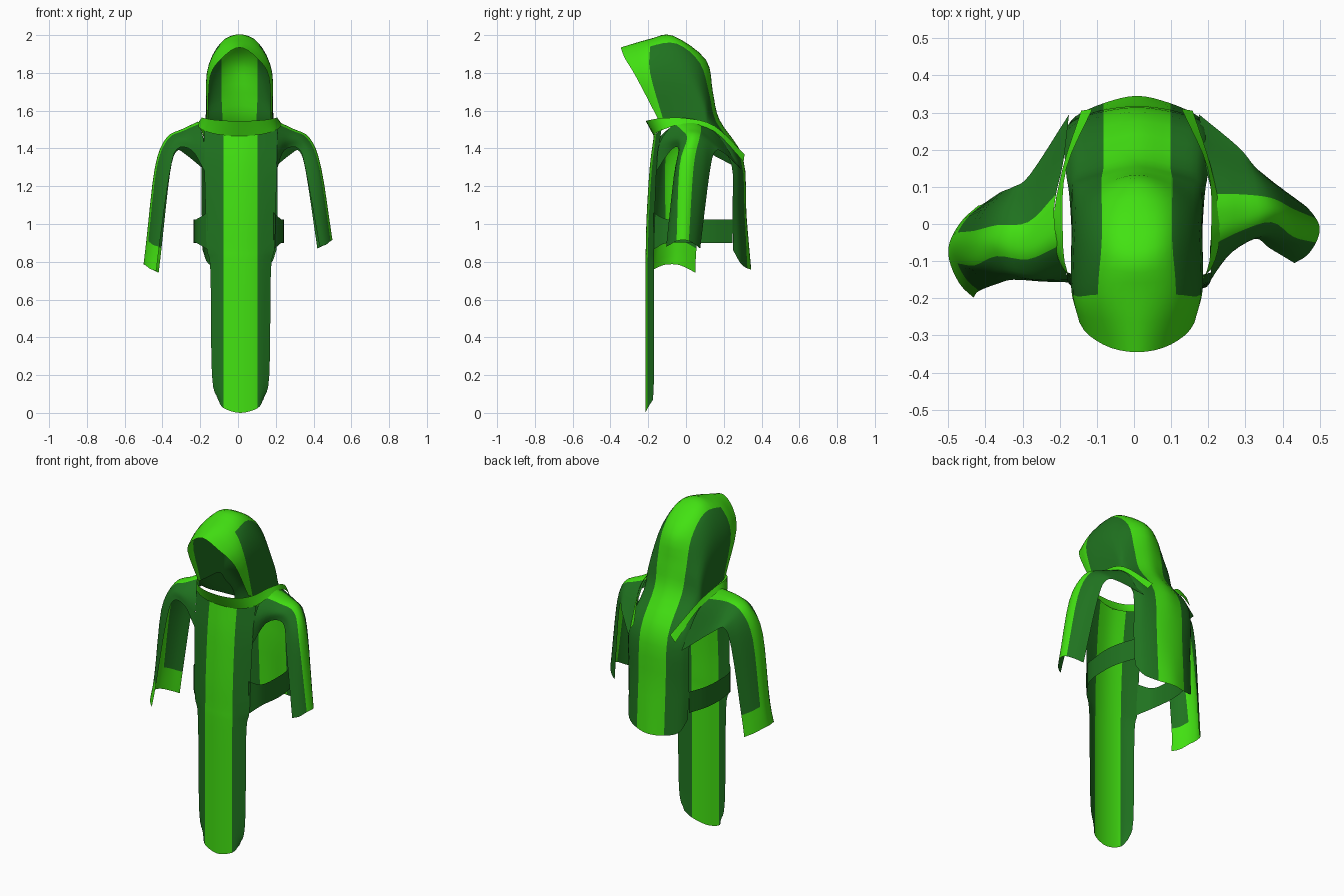
import bpy
from mathutils import Vector


def material(name, rgb):
    m = bpy.data.materials.new(name)
    m.diffuse_color = (*rgb, 1)
    return m


BRIGHT = material("bright_green", (0.055, 0.76, 0.006))
DARK = material("dark_green", (0.014, 0.17, 0.014))


def smooth_line(pts, n):
    """Catmull-Rom resample, n steps per segment."""
    p = [2 * pts[0] - pts[1]] + pts + [2 * pts[-1] - pts[-2]]
    out = []
    for i in range(1, len(p) - 2):
        a, b, c, d = p[i - 1:i + 3]
        for k in range(n):
            t = k / n
            out.append(0.5 * (2 * b + (c - a) * t + (2 * a - 5 * b + 4 * c - d) * t ** 2
                              + (3 * b - a - 3 * c + d) * t ** 3))
    return out + [pts[-1]]


def sheet(name, rows, dark, n=4):
    """Smooth cloth sheet through rows of points; dark(row, col) picks the trim."""
    rows = [smooth_line([Vector(p) for p in r], n) for r in rows]
    cols = [smooth_line(list(c), n) for c in zip(*rows)]
    w, h = len(cols), len(cols[0])
    verts = [cols[j][i] for i in range(h) for j in range(w)]
    faces = [(i * w + j, i * w + j + 1, (i + 1) * w + j + 1, (i + 1) * w + j)
             for i in range(h - 1) for j in range(w - 1)]
    me = bpy.data.meshes.new(name)
    me.from_pydata(verts, [], faces)
    me.materials.append(BRIGHT)
    me.materials.append(DARK)
    for f in me.polygons:
        i, j = divmod(f.index, w - 1)
        f.material_index = int(dark(i // n, j // n))
        f.use_smooth = True
    ob = bpy.data.objects.new(name, me)
    bpy.context.collection.objects.link(ob)
    return ob


def both_sides(half, cx=0.0):
    """Mirror a half row (edge to centre) across x, shifted by cx."""
    left = [(cx - x, y, z) for x, y, z in half]
    right = [(cx + x, y, z) for x, y, z in half[-2::-1]]
    return left + right


# Hood flowing into the back panel: edge, side, stripe edge, centre
hood_rows = [
    [(.165, -.15, 1.56), (.155, -.265, 1.78), (.09, -.325, 1.88), (0, -.345, 1.935)],
    [(.172, -.12, 1.55), (.172, -.19, 1.80), (.105, -.19, 1.94), (0, -.19, 1.98)],
    [(.175, -.04, 1.54), (.17, -.06, 1.80), (.095, -.05, 1.955), (0, -.07, 1.997)],
    [(.18, .05, 1.53), (.165, .03, 1.76), (.095, .075, 1.85), (0, .105, 1.87)],
    [(.185, .10, 1.50), (.165, .10, 1.64), (.095, .125, 1.68), (0, .142, 1.70)],
    [(.19, .13, 1.46), (.16, .14, 1.52), (.09, .16, 1.54), (0, .178, 1.55)],
    [(.20, .24, 1.32), (.165, .27, 1.34), (.09, .29, 1.34), (0, .302, 1.35)],
    [(.20, .245, 1.05), (.165, .28, 1.05), (.09, .31, 1.05), (0, .32, 1.05)],
    [(.195, .25, .86), (.165, .29, .79), (.09, .325, .765), (0, .345, .76)],
]
sheet("hood_and_back_panel", [both_sides(r, .008) for r in hood_rows],
      lambda i, j: i > 0 and j not in (2, 3))

# Front panel: centre z, edge z, half width, edge y, centre y
front = [(0, .07, .12, -.175, -.215), (.2, .2, .152, -.17, -.215),
         (.75, .75, .16, -.17, -.215), (.87, .87, .18, -.17, -.213),
         (1.05, 1.05, .185, -.165, -.208), (1.3, 1.3, .192, -.155, -.192),
         (1.47, 1.50, .195, -.13, -.17)]
front_rows = [both_sides([(w, ye, ze), (.09, yc + .012, zc * .7 + ze * .3 if zc else .025),
                          (0, yc, zc)], .014)
              for zc, ze, w, ye, yc in front]
sheet("front_panel", front_rows, lambda i, j: j in (0, 3))

# Collar running round the neck and down to the back
low = [(.15, .305, 1.33), (.20, .15, 1.49), (.225, 0, 1.53), (.20, -.12, 1.50),
       (.12, -.165, 1.475), (0, -.17, 1.465)]
rim = [(.12, .31, 1.37), (.19, .15, 1.52), (.20, 0, 1.56), (.187, -.13, 1.56),
       (.12, -.195, 1.55), (0, -.213, 1.545)]
sheet("collar", [both_sides(low, .008), both_sides(rim, .008)], lambda i, j: False)

# Open sleeves: each row arches from front edge over the top to back edge
sleeve = [
    [(.192, -.157, 1.28), (.195, -.14, 1.43), (.205, -.06, 1.53), (.215, .02, 1.54),
     (.21, .08, 1.525), (.19, .17, 1.47), (.175, .295, 1.285)],
    [(.245, -.08, 1.39), (.27, -.07, 1.45), (.285, -.02, 1.495), (.29, .03, 1.505),
     (.285, .08, 1.495), (.285, .14, 1.45), (.28, .208, 1.37)],
    [(.325, -.04, 1.395), (.35, -.03, 1.43), (.37, .005, 1.45), (.38, .035, 1.455),
     (.37, .07, 1.45), (.355, .11, 1.425), (.325, .155, 1.385)],
    [(.365, -.065, 1.25), (.40, -.055, 1.28), (.43, -.035, 1.30), (.44, .005, 1.30),
     (.43, .04, 1.30), (.40, .09, 1.29), (.36, .125, 1.27)],
    [(.432, -.105, .88), (.465, -.085, .89), (.49, -.05, .91), (.5, -.015, .915),
     (.49, .015, .91), (.46, .05, .89), (.42, .075, .87)],
]


def trim(i, j):
    return i < 4 and j not in (2, 3)


right = [[(x + (.012 if i == 0 and j < 2 else 0), y, z) for j, (x, y, z) in enumerate(r)]
         for i, r in enumerate(sleeve)]
sheet("right_sleeve", right, trim)
# The left sleeve swings forward (front and back shift per row) and ends in a plain cuff
shift = [(0, 0), (-.075, -.075), (-.11, -.055), (-.095, -.04), (-.075, -.02)]
left = [[(-x + (.015 if i == 4 or (i == 0 and j < 2) else 0),
          y + shift[i][0] * (1 - j / 6) + shift[i][1] * j / 6, z)
         for j, (x, y, z) in enumerate(r)] for i, r in enumerate(sleeve)]
left.append([(x - .015, y - .018 + .002 * j, z - .128)
             for j, (x, y, z) in enumerate(left[-1])])
sheet("left_sleeve", left, trim)

# Side straps joining the front and back panels
for side, s in (("left", -1), ("right", 1)):
    path = [(.175 + .01 * s, -.172), (.225, -.10), (.24, .03), (.23, .14), (.195, .245)]
    ends = [.035, 0, 0, 0, 0]
    sheet(side + "_strap",
          [[(s * x + .004, y, z + e * d) for (x, y), e in zip(path, ends)]
           for z, d in ((.90, -1), (1.025, 1))], lambda i, j: True)
